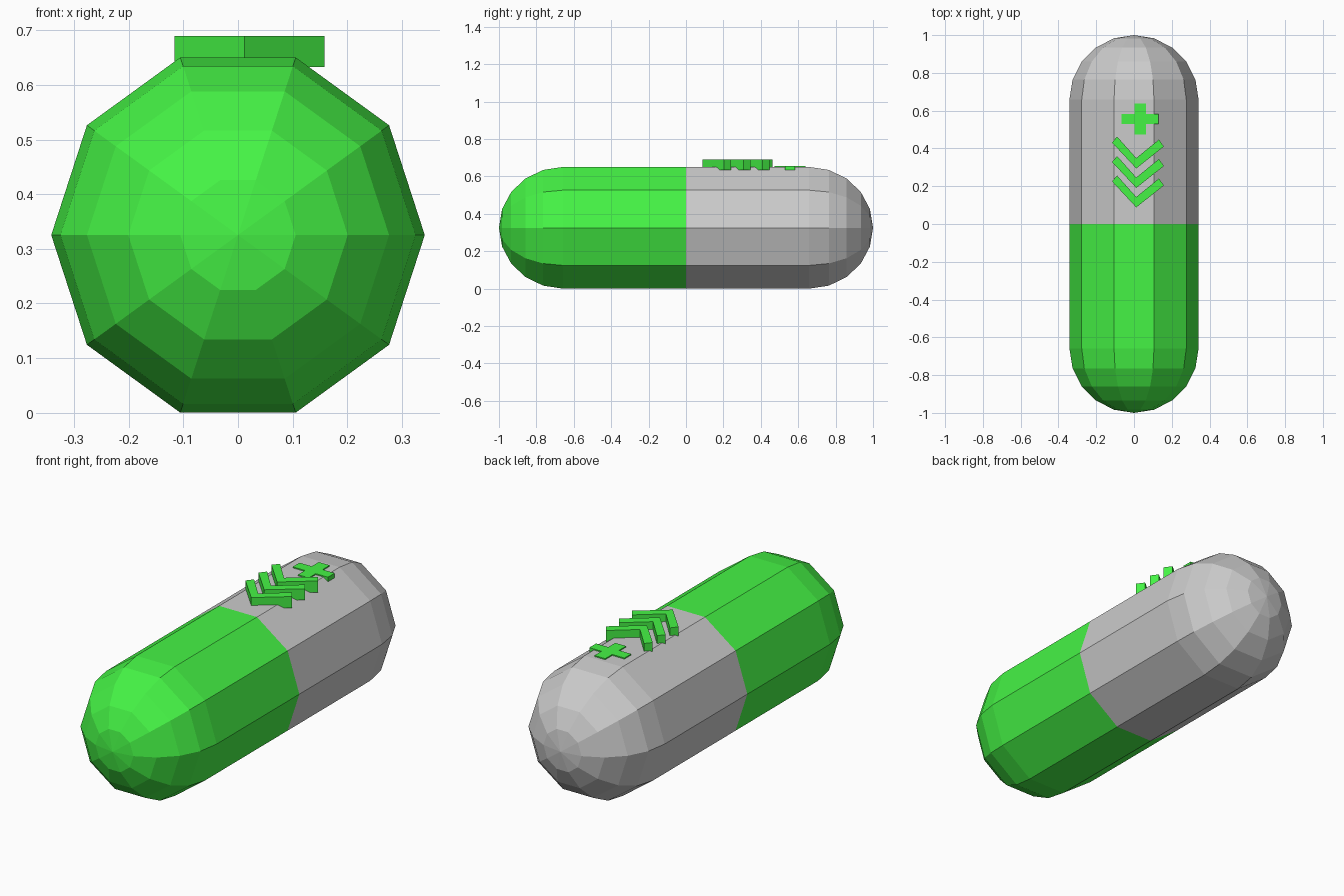
import bpy, bmesh
from math import sin, cos, pi

if "Cube" in bpy.data.objects:
    bpy.data.objects.remove(bpy.data.objects["Cube"])

R, CZ, SIDES = 0.342, 0.3253, 10
STRAIGHT = 1 - R

green = bpy.data.materials.new("green")
green.diffuse_color = (0.06, 0.9, 0.06, 1)
green.use_nodes = True
green.node_tree.nodes["Principled BSDF"].inputs["Base Color"].default_value = green.diffuse_color


def finish(name, bm, mat=None):
    bmesh.ops.recalc_face_normals(bm, faces=bm.faces)
    me = bpy.data.meshes.new(name)
    bm.to_mesh(me)
    bm.free()
    ob = bpy.data.objects.new(name, me)
    bpy.context.collection.objects.link(ob)
    if mat:
        me.materials.append(mat)
    return ob


def capsule_half(name, side, mat=None):
    # straight ten-sided tube from the seam, then a five-step dome
    profile = [(0, R)] + [(STRAIGHT + R * sin(i * pi / 10), R * cos(i * pi / 10)) for i in range(5)]
    bm = bmesh.new()
    rings = [[bm.verts.new((r * cos(k * 2 * pi / SIDES), side * y, CZ + r * sin(k * 2 * pi / SIDES)))
              for k in range(SIDES)] for y, r in profile]
    pole = bm.verts.new((0, side, CZ))
    for k in range(SIDES):
        n = (k + 1) % SIDES
        for a, b in zip(rings, rings[1:]):
            bm.faces.new((a[k], a[n], b[n], b[k]))
        bm.faces.new((rings[-1][k], rings[-1][n], pole))
    # close the seam so that each half is solid
    bm.faces.new(rings[0])
    return finish(name, bm, mat)


def raised_shape(name, outline, z0, z1, dy=0):
    bm = bmesh.new()
    face = bm.faces.new([bm.verts.new((x, y + dy, z0)) for x, y in outline])
    ext = bmesh.ops.extrude_face_region(bm, geom=[face], use_keep_orig=True)
    top = [g for g in ext["geom"] if isinstance(g, bmesh.types.BMVert)]
    bmesh.ops.translate(bm, verts=top, vec=(0, 0, z1 - z0))
    return finish(name, bm, green)


# capsule body
capsule_half("front_half", -1, green)
capsule_half("back_half", 1)

# three stacked chevrons
chevron = [(-.116, .431), (.012, .294), (.158, .41), (.132, .447), (.012, .349), (-.09, .463)]
for i in range(3):
    raised_shape(f"chevron_{i + 1}", chevron, 0.633, 0.69, -0.103 * i)

# plus sign, nearly flush with the surface
cx, cy, L, S, W, T = 0.033, 0.556, 0.098, 0.083, 0.03, 0.027
plus = [(-L, -T), (-W, -T), (-W, -S), (W, -S), (W, -T), (L, -T),
        (L, T), (W, T), (W, S), (-W, S), (-W, T), (-L, T)]
raised_shape("plus_sign", [(cx + x, cy + y) for x, y in plus], 0.633, 0.656)
